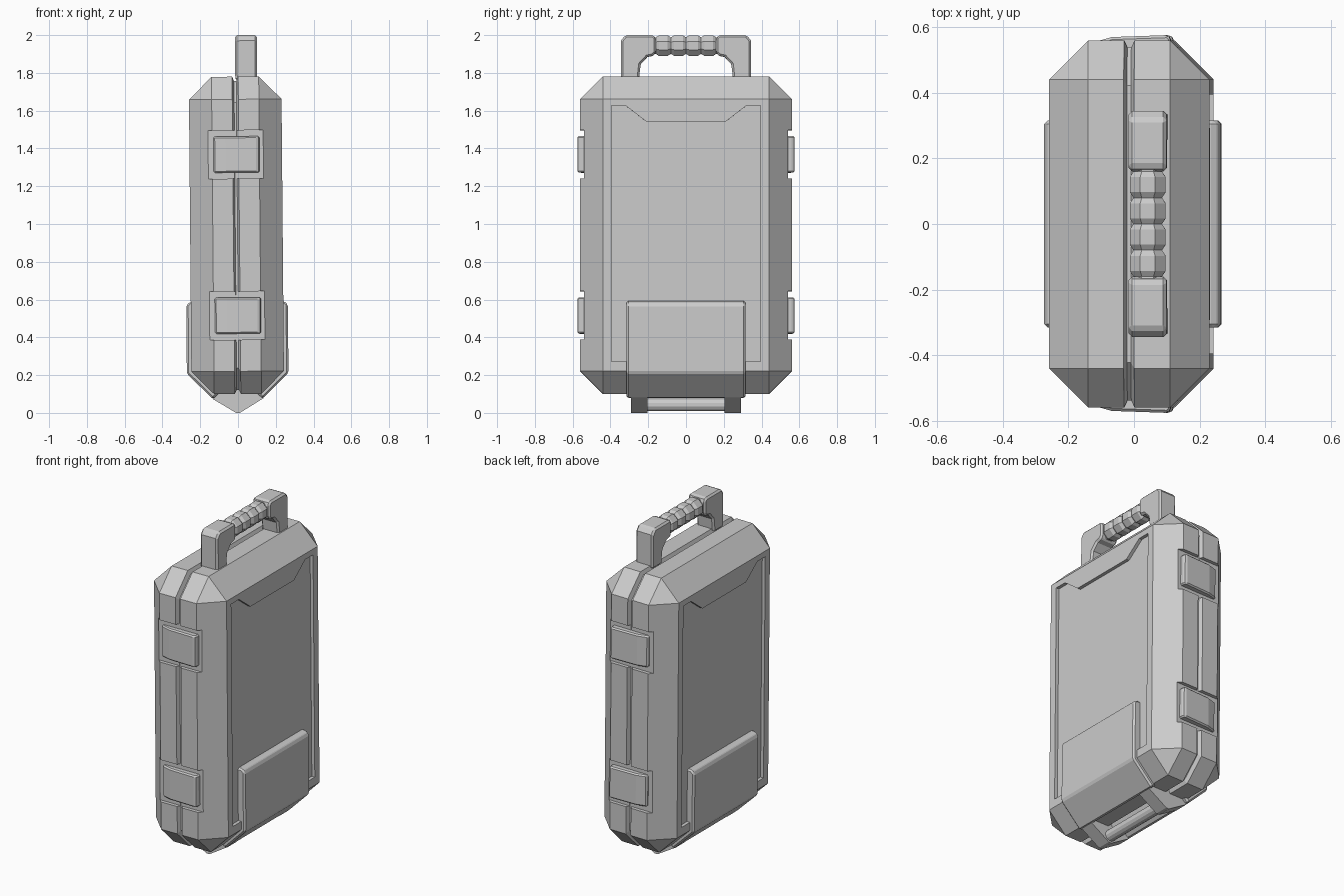
import bpy, bmesh, math
from mathutils import Matrix, Vector

if "Cube" in bpy.data.objects:
    bpy.data.objects.remove(bpy.data.objects["Cube"])

TILT = Matrix.Rotation(math.radians(-0.5), 4, 'Y')   # the case leans very slightly


def loft(name, rings, bevel=0.0):
    """Closed solid skinned through rings of 3D points, capped at both ends."""
    bm = bmesh.new()
    loops = [[bm.verts.new(TILT @ Vector(p)) for p in r] for r in rings]
    n = len(loops[0])
    for a, b in zip(loops, loops[1:]):
        for i in range(n):
            j = (i + 1) % n
            bm.faces.new((a[i], a[j], b[j], b[i]))
    bm.faces.new(loops[0])
    bm.faces.new(loops[-1])
    bmesh.ops.remove_doubles(bm, verts=bm.verts, dist=1e-5)
    bmesh.ops.recalc_face_normals(bm, faces=bm.faces)
    me = bpy.data.meshes.new(name)
    bm.to_mesh(me)
    bm.free()
    ob = bpy.data.objects.new(name, me)
    bpy.context.collection.objects.link(ob)
    if bevel:
        m = ob.modifiers.new("bevel", 'BEVEL')
        m.width, m.segments, m.limit_method = bevel, 1, 'ANGLE'
        m.angle_limit = math.radians(40)
    return ob


def prism(name, pts, axis, lo, hi, bevel=0.0):
    """Extrude a 2D profile along an axis; the profile uses the other two axes in order."""
    put = {'x': lambda a, b, c: (c, a, b),
           'y': lambda a, b, c: (a, c, b),
           'z': lambda a, b, c: (a, b, c)}[axis]
    return loft(name, [[put(a, b, c) for a, b in pts] for c in (lo, hi)], bevel)


def box_pts(a0, a1, b0, b1):
    return [(a0, b0), (a1, b0), (a1, b1), (a0, b1)]


def cut(target, cutter):
    cutter.hide_render = True
    cutter.hide_viewport = False
    cutter.display_type = 'WIRE'
    m = target.modifiers.new("cut", 'BOOLEAN')
    m.operation, m.object, m.solver = 'DIFFERENCE', cutter, 'EXACT'


# case body: chamfered box with a groove round the seam
def body_ring(x, w, h, c):
    q = [(w, h - c), (w - c, h), (c - w, h), (-w, h - c),
         (-w, c - h), (c - w, -h), (w - c, -h), (w, c - h)]
    return [(x, y, 0.94 + z) for y, z in q]


prof = [(0.245, 0.12, 0.0), (0.125, 0.0, 0.12), (0.016, 0.0, 0.12), (0.006, 0.022, 0.115)]
sides = [(-x, i, c) for x, i, c in prof] + [(x, i, c) for x, i, c in reversed(prof)]
body = loft("case_body", [body_ring(x, 0.56 - i, 0.84 - i, c) for x, i, c in sides])

# recessed face panels
panel = [(-0.395, 0.27), (0.395, 0.27), (0.395, 1.625), (0.32, 1.625),
         (0.21, 1.54), (-0.21, 1.54), (-0.32, 1.625), (-0.395, 1.625)]
for s in (-1, 1):
    cut(body, prism("panel_cutter", panel, 'x', s * 0.225, s * 0.4))

# lower armour plates wrapping under the case
plate = [(0.18, 0.59), (0.25, 0.59), (0.269, 0.572), (0.269, 0.21),
         (0.132, 0.074), (0.09, 0.115), (0.18, 0.22)]
for s, side in ((-1, "back"), (1, "front")):
    prism("lower_plate_" + side, [(s * x, z) for x, z in plate], 'y', -0.315, 0.315, 0.01)

# latches in shallow pockets, two per side
latch = [(-0.118, 0.53), (-0.118, 0.552), (-0.055, 0.57), (0.115, 0.576),
         (0.126, 0.565), (0.126, 0.53)]
for s in (-1, 1):
    for z in (1.368, 0.515):
        cut(body, prism("latch_cutter", box_pts(-0.15, 0.15, z - 0.128, z + 0.128),
                        'y', s * 0.539, s * 0.7))
        prism("latch", [(x, s * y) for x, y in latch], 'z', z - 0.096, z + 0.096, 0.009)

# carry handle posts
HX = 0.059
post = [(0.345, 1.76), (0.345, 1.97), (0.32, 2.0), (0.175, 2.0), (0.16, 1.985),
        (0.16, 1.905), (0.175, 1.89), (0.205, 1.883), (0.24, 1.845), (0.25, 1.76)]
for s in (-1, 1):
    prism("handle_post", [(s * y, z) for y, z in post], 'x', HX - 0.058, HX + 0.058, 0.014)


# round parts along y
def circle(cx, y, cz, r, n):
    return [(cx + r * math.cos(math.tau * (i + 0.5) / n), y,
             cz + r * math.sin(math.tau * (i + 0.5) / n)) for i in range(n)]


# ribbed octagonal grip
steps = [(-0.18, 0.05)]
for k in range(4):
    y = -0.16 + 0.08 * k
    steps += [(y, 0.047), (y + 0.017, 0.059), (y + 0.063, 0.059)]
steps += [(0.16, 0.047), (0.18, 0.05)]
loft("handle_grip", [circle(HX, y, 1.944, r, 8) for y, r in steps])

# wedge feet and the roller between them
foot = [(-0.135, 0.076), (-0.01, 0.0), (0.01, 0.0), (0.135, 0.076), (0.1, 0.12), (-0.1, 0.12)]
for s in (-1, 1):
    prism("foot", foot, 'y', s * 0.205, s * 0.29)
loft("roller", [circle(0, y, 0.043, 0.034, 12) for y in (-0.21, 0.21)])

# bake the cuts and remove the cutters
bpy.context.view_layer.update()
dg = bpy.context.evaluated_depsgraph_get()
baked = bpy.data.meshes.new_from_object(body.evaluated_get(dg))
body.modifiers.clear()
body.data = baked
for ob in [o for o in bpy.data.objects if "cutter" in o.name]:
    bpy.data.objects.remove(ob)
